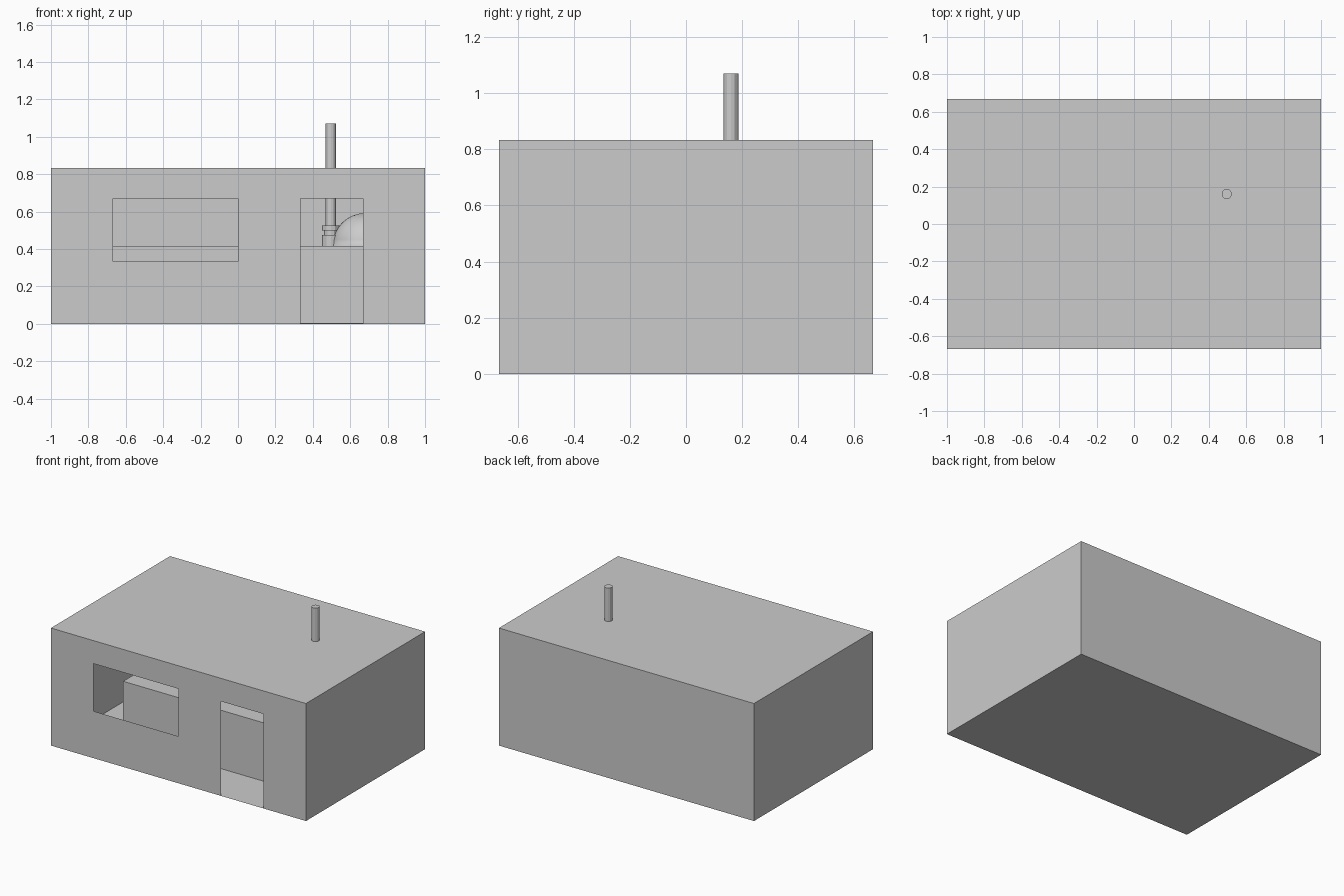
import bpy, bmesh

if "Cube" in bpy.data.objects:
    bpy.data.objects.remove(bpy.data.objects["Cube"])

def finish(name, bm):
    me = bpy.data.meshes.new(name)
    bm.to_mesh(me)
    bm.free()
    ob = bpy.data.objects.new(name, me)
    bpy.context.collection.objects.link(ob)
    return ob

def box(name, x0, x1, y0, y1, z0, z1):
    bm = bmesh.new()
    bmesh.ops.create_cube(bm, size=1)
    for v in bm.verts:
        v.co.x = x1 if v.co.x > 0 else x0
        v.co.y = y1 if v.co.y > 0 else y0
        v.co.z = z1 if v.co.z > 0 else z0
    return finish(name, bm)

def cylinder(name, x, y, z0, z1, r, sides=12):
    bpy.ops.mesh.primitive_cylinder_add(vertices=sides, radius=r, depth=z1 - z0,
                                        location=(x, y, (z0 + z1) / 2))
    bpy.context.object.name = name

W, D, H = 1.0, 0.667, 0.833

# Thin-walled room: box without its front face
room = box("room_shell", -W, W, -D, D, 0, H)
bm = bmesh.new()
bm.from_mesh(room.data)
bm.normal_update()
bmesh.ops.delete(bm, geom=[f for f in bm.faces if f.normal.y < -0.9], context='FACES')
bm.to_mesh(room.data)
bm.free()

# Front wall grid, leaving out window and door cells
xs = [-W, -0.667, 0, 0.333, 0.667, W]
zs = [0, 0.333, 0.67, H]
openings = {(1, 1), (3, 0), (3, 1)}
bm = bmesh.new()
for i in range(5):
    for j in range(3):
        if (i, j) not in openings:
            corners = ((i, j), (i + 1, j), (i + 1, j + 1), (i, j + 1))
            bm.faces.new([bm.verts.new((xs[a], -D, zs[b])) for a, b in corners])
bmesh.ops.remove_doubles(bm, verts=bm.verts, dist=1e-4)
finish("front_wall", bm)

# Raised platform inside the room
box("platform", -0.667, 0.995, -0.333, 0.66, 0.003, 0.417)

# Chimney with stepped collar
px, py = 0.496, 0.16
cylinder("collar_base", px, py, 0.417, 0.475, 0.047)
cylinder("collar_neck", px, py, 0.475, 0.5, 0.036)
cylinder("collar_plate", px, py, 0.5, 0.525, 0.047)
cylinder("chimney_pipe", px, py, 0.525, 1.07, 0.027)

# Smooth dome resting on the platform
bm = bmesh.new()
bmesh.ops.create_uvsphere(bm, u_segments=32, v_segments=16, radius=0.175)
bmesh.ops.bisect_plane(bm, geom=bm.verts[:] + bm.edges[:] + bm.faces[:],
                       plane_co=(0, 0, 0), plane_no=(0, 0, 1), clear_inner=True)
for f in bm.faces:
    f.smooth = True
finish("dome", bm).location = (0.68, py, 0.417)
